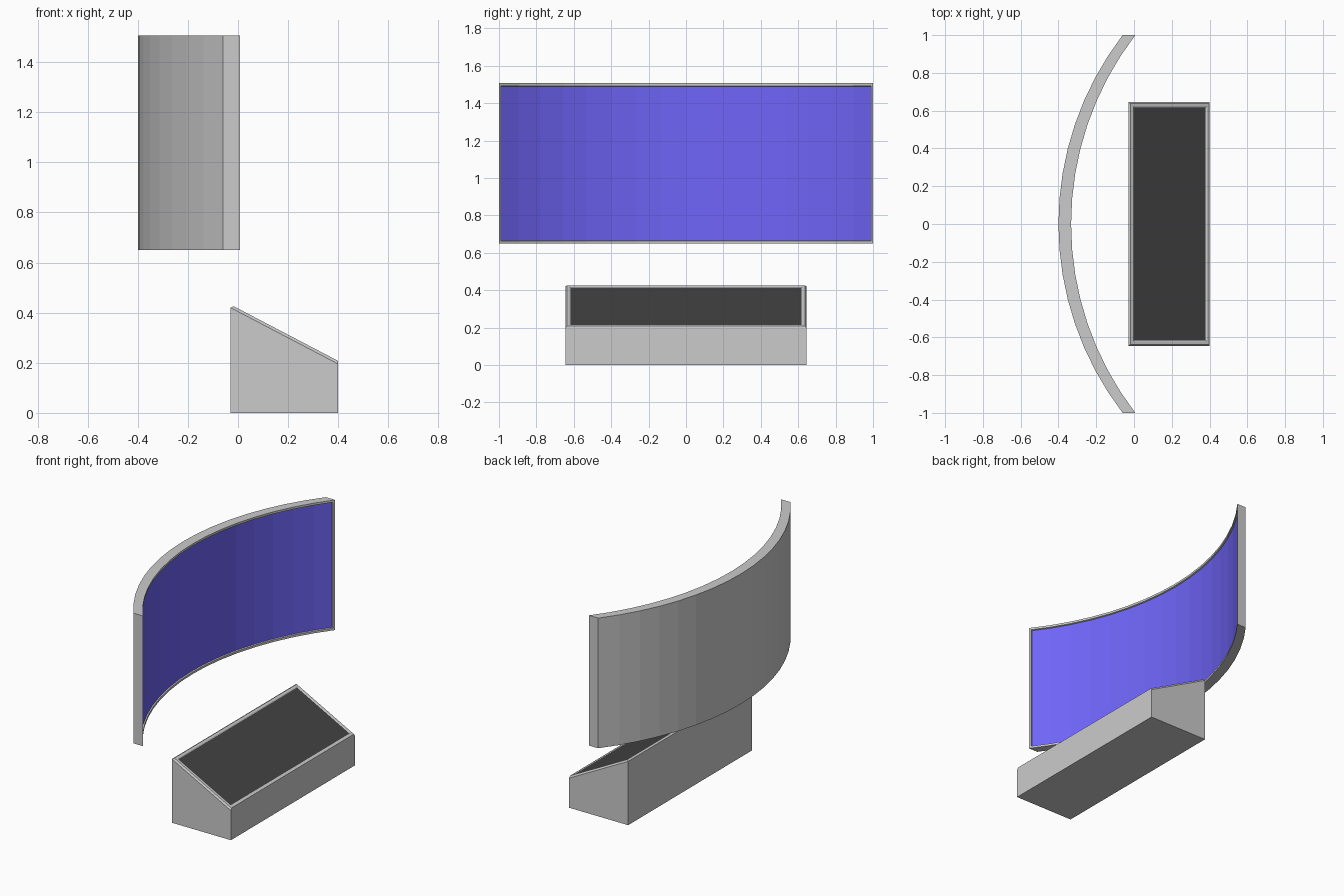
import bpy, bmesh, math

if "Cube" in bpy.data.objects:
    bpy.data.objects.remove(bpy.data.objects["Cube"])


def make_object(name, bm, color=None):
    me = bpy.data.meshes.new(name)
    bm.to_mesh(me)
    bm.free()
    ob = bpy.data.objects.new(name, me)
    bpy.context.collection.objects.link(ob)
    if color:
        mat = bpy.data.materials.new(name + "_colour")
        mat.diffuse_color = (*color, 1)
        mat.use_nodes = True
        mat.node_tree.nodes["Principled BSDF"].inputs["Base Color"].default_value = mat.diffuse_color
        me.materials.append(mat)
    return ob


def prism(points, axis, lo, hi):
    """Extrude a closed 2D outline along y (outline xz) or z (outline xy)."""
    bm = bmesh.new()

    def place(p, h):
        return (p[0], h, p[1]) if axis == "y" else (p[0], p[1], h)

    a = [bm.verts.new(place(p, lo)) for p in points]
    b = [bm.verts.new(place(p, hi)) for p in points]
    n = len(points)
    sides = [bm.faces.new((a[i], a[(i + 1) % n], b[(i + 1) % n], b[i])) for i in range(n)]
    bm.faces.new(a)
    bm.faces.new(b)
    bmesh.ops.recalc_face_normals(bm, faces=bm.faces)
    return bm, sides


def framed(bm, faces, steps, frame_name, panel_name, color):
    """Inset a frame around the faces, then split the middle off as a panel."""
    for thickness, depth in steps:
        bmesh.ops.inset_region(bm, faces=faces, thickness=thickness, depth=depth,
                               use_boundary=True, use_even_offset=True)
    bm.faces.index_update()
    keep = {f.index for f in faces}
    panel = bm.copy()
    bmesh.ops.delete(panel, geom=[f for f in panel.faces if f.index not in keep], context="FACES")
    bmesh.ops.delete(bm, geom=faces, context="FACES")
    make_object(frame_name, bm)
    make_object(panel_name, panel, color)


# Curved display: the same arc for back and front, shifted in depth
SEGS = 16
SAG = 0.34
R = (1 + SAG ** 2) / (2 * SAG)
half = math.asin(1 / R)
arc = []
for i in range(SEGS + 1):
    t = -half + 2 * half * i / SEGS
    arc.append((-0.40 + R * (1 - math.cos(t)), R * math.sin(t)))
outline = [(x + 0.067, y) for x, y in arc] + arc[::-1]
bm, sides = prism(outline, "z", 0.65, 1.507)
framed(bm, sides[:SEGS], [(0.014, 0), (0.003, -0.008)],
       "curved_display_frame", "curved_display_panel", (0.16, 0.13, 0.94))

# Sloped console with a slightly raised, bevelled rim around the black top
bm, sides = prism([(-0.03, 0.42), (0.40, 0.195), (0.40, 0), (-0.03, 0)], "y", -0.645, 0.645)
framed(bm, sides[:1], [(0.008, 0.011), (0.014, 0), (0.005, -0.003)],
       "console_body", "console_panel", (0.055, 0.055, 0.055))
